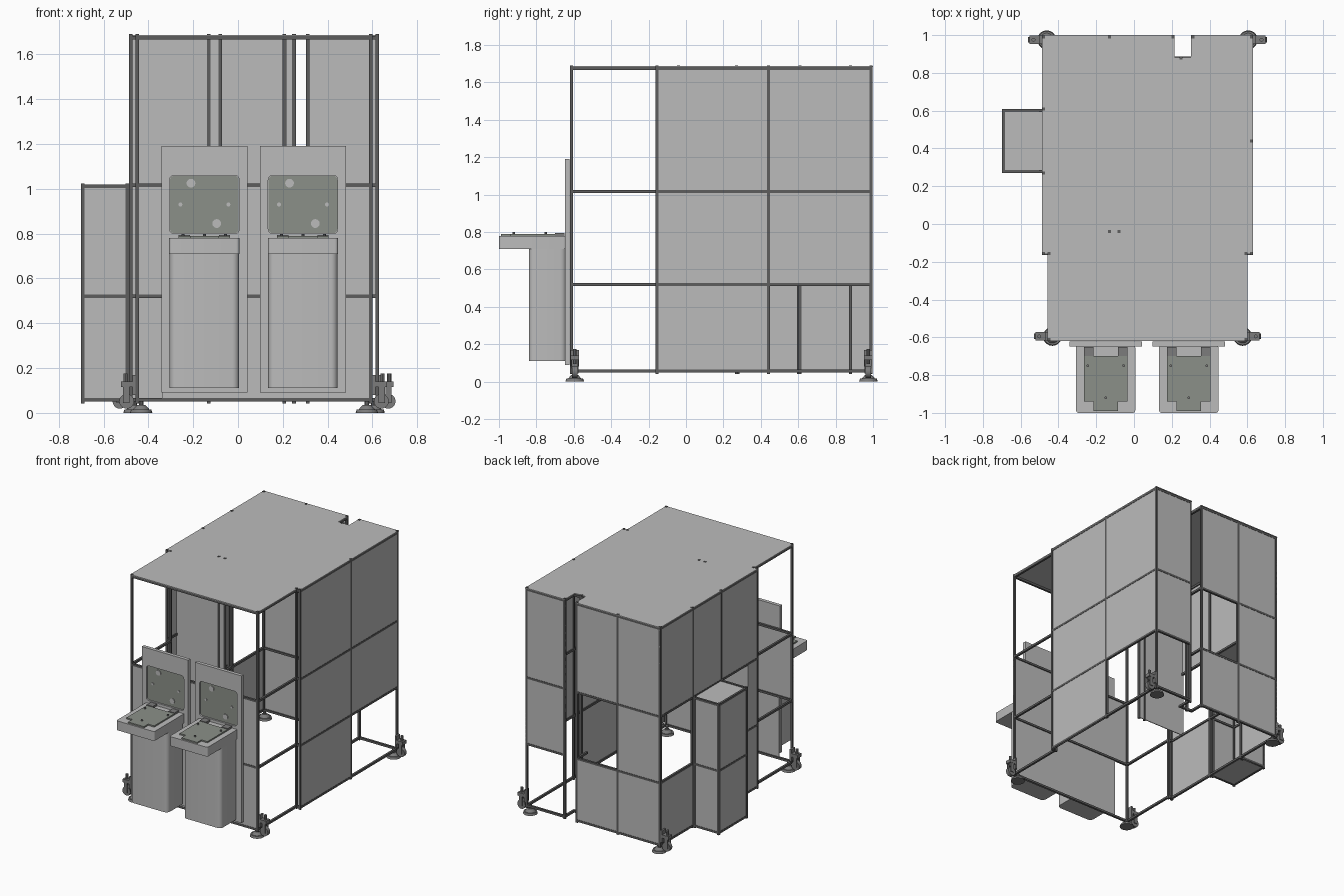
import bpy, bmesh, math
from mathutils import Vector

cube = bpy.data.objects.get("Cube")
if cube:
    bpy.data.objects.remove(cube, do_unlink=True)


def material(name, rgb):
    m = bpy.data.materials.new(name)
    m.use_nodes = True
    m.diffuse_color = (*rgb, 1)
    m.node_tree.nodes["Principled BSDF"].inputs["Base Color"].default_value = (*rgb, 1)
    return m


PANEL = material("panel grey", (0.5, 0.5, 0.5))
FRAME = material("frame dark grey", (0.11, 0.11, 0.11))
STEEL = material("steel plate", (0.26, 0.28, 0.25))
METAL = material("hardware grey", (0.2, 0.2, 0.2))


def finish(name, bm, mat, smooth=False):
    bmesh.ops.recalc_face_normals(bm, faces=bm.faces)
    me = bpy.data.meshes.new(name)
    bm.to_mesh(me)
    bm.free()
    ob = bpy.data.objects.new(name, me)
    bpy.context.collection.objects.link(ob)
    me.materials.append(mat)
    if smooth:
        bpy.ops.object.select_all(action='DESELECT')
        ob.select_set(True)
        bpy.context.view_layer.objects.active = ob
        bpy.ops.object.shade_smooth_by_angle()
    return ob


def box(name, x, y, z, mat, bevel=0.0, axis=None):
    """Box from ranges; bevel rounds the edges along one axis."""
    bm = bmesh.new()
    bmesh.ops.create_cube(bm, size=1)
    for v in bm.verts:
        v.co = Vector([r[0] + (c + 0.5) * (r[1] - r[0]) for c, r in zip(v.co, (x, y, z))])
    if bevel:
        edges = [e for e in bm.edges
                 if abs((e.verts[0].co - e.verts[1].co).normalized()[axis]) > 0.9]
        bmesh.ops.bevel(bm, geom=edges, offset=bevel, segments=5, profile=0.5, affect='EDGES')
    return finish(name, bm, mat, bool(bevel))


def cylinder(name, centre, r1, r2, depth, axis, mat, sides=20):
    bm = bmesh.new()
    bmesh.ops.create_cone(bm, cap_ends=True, segments=sides, radius1=r1, radius2=r2, depth=depth)
    turn = Vector((0, 0, 1)).rotation_difference(Vector(axis))
    for v in bm.verts:
        v.co = turn @ v.co + Vector(centre)
    return finish(name, bm, mat, True)


T = 0.016                                # tube width
Z = (0.05, 0.52, 1.016, 1.682)           # row heights
XL, XR, FL, FR = -0.487, 0.63, -0.457, 0.60
YF, YM, YB = -0.62, -0.155, 0.997        # front, step, back
NX0, NX1, NY = 0.215, 0.303, 0.88        # notch in the back


def tube(name, a, b):
    """Square tube between two points along one axis."""
    r = [(min(p, q) - T / 2, max(p, q) + T / 2) for p, q in zip(a, b)]
    return box(name, *r, FRAME)


def path(name, points, z):
    for (a, b) in zip(points, points[1:]):
        tube(name, (*a, z), (*b, z))


def post(name, x, y, z0=Z[0], z1=Z[3]):
    tube(name, (x, y, z0), (x, y, z1))


H = T / 2
l, r, fl, fr = XL + H, XR - H, FL + H, FR - H
f, b = YF + H, YB - H

# Horizontal frame rings
front_ring = [(l, YM), (fl, YM), (fl, f), (fr, f), (fr, YM), (r, YM)]
back_ring = [(l, b), (NX0 - H, b), (NX0 - H, NY), (NX1 + H, NY), (NX1 + H, b), (r, b)]
for z in (Z[0] + H, Z[1], Z[2], Z[3] - H):
    path("front_beam", front_ring, z)
    path("right_beam", [(l, YM), (l, b)], z)
    path("left_beam", [(r, YM), (r, b)], z)
    if z in (Z[1], Z[2]):
        path("back_beam", back_ring[:3], z)
        path("back_beam", back_ring[4:], z)
    else:
        path("back_beam", back_ring, z)

# Upright posts
for x, y in [(fl, f), (fr, f), (fl, YM), (fr, YM), (l, YM), (r, YM), (l, b), (r, b),
             (r, 0.44), (l, 0.61), (l, 0.27), (-0.13, b), (NX0 - H, b), (NX1 + H, b)]:
    post("frame_post", x, y)
post("notch_post", 0.25, NY)

P = 0.006                                # panel thickness
G = 0.002                                # setback of panels from tube faces


def side_panel(name, x, sign, y, z):
    a, c = x - sign * G, x - sign * (G + P)
    box(name, (min(a, c), max(a, c)), y, z, PANEL)


def cross_panel(name, x, y, z):
    box(name, x, (y - P / 2, y + P / 2), z, PANEL)


rows = [(Z[0], Z[1]), (Z[1], Z[2]), (Z[2], Z[3])]

# Cladding on the +x side
for row in rows:
    side_panel("left_panel", XR, 1, (YM, 0.44), row)
for row in rows[1:]:
    side_panel("left_panel", XR, 1, (0.44, YB), row)

# Cladding on the -x side
for y in [(YM, 0.27), (0.27, 0.61), (0.61, YB)]:
    side_panel("right_panel", XL, -1, y, rows[2])
side_panel("right_panel", XL, -1, (YM, 0.27), rows[0])
side_panel("right_panel", XL, -1, (0.61, YB), rows[0])
side_panel("right_panel", XL, -1, (YM, -0.04), rows[1])

# Back cladding
for row in rows:
    cross_panel("back_panel", (XL, -0.13), YB - 0.005, row)
for row in (rows[0], rows[2]):
    cross_panel("back_panel", (-0.13, NX0), YB - 0.005, row)
for row in rows[1:]:
    cross_panel("back_panel", (NX1, XR), YB - 0.005, row)
cross_panel("notch_panel", (NX0, 0.25), NY, rows[2])

# Front cladding and inner partition
cross_panel("front_panel", (FL, FR), YF + 0.005, rows[1])
cross_panel("front_panel", (-0.34, FR), YF + 0.005, rows[0])
for row in rows[1:]:
    cross_panel("partition", (XL, -0.08), -0.04, row)
for x in (-0.13, -0.08):
    post("partition_post", x, -0.04, Z[1])

# Roof sheet with side steps and back notch
outline = [(FL, YF), (FR, YF), (FR, YM), (XR, YM), (XR, 1), (NX1, 1), (NX1, NY),
           (NX0, NY), (NX0, 1), (XL, 1), (XL, YM), (FL, YM)]
bm = bmesh.new()
face = bm.faces.new([bm.verts.new((x, y, Z[3])) for x, y in outline])
ext = bmesh.ops.extrude_face_region(bm, geom=[face])
for v in ext["geom"]:
    if isinstance(v, bmesh.types.BMVert):
        v.co.z += 0.005
finish("roof", bm, PANEL)

# Side cabinet
cx0, cx1, cy0, cy1 = -0.70, XL, 0.27, 0.61
for z in (Z[0] + H, Z[1], Z[2] - H + 0.004):
    path("cabinet_beam", [(cx1, cy0 + H), (cx0 + H, cy0 + H),
                          (cx0 + H, cy1 - H), (cx1, cy1 - H)], z)
for y in (cy0 + H, cy1 - H):
    post("cabinet_post", cx0 + H, y, Z[0], Z[2])
    post("cabinet_post", cx1 - H, y, Z[0], Z[2])
for row in rows[:2]:
    side_panel("cabinet_side", cx0, -1, (cy0, cy1), row)
    cross_panel("cabinet_front", (cx0, cx1), cy0 + 0.005, row)
    cross_panel("cabinet_back", (cx0, cx1), cy1 - 0.005, row)
for z in (Z[0] + G, Z[2] - G - P):
    box("cabinet_lid", (cx0 + G, cx1), (cy0 + G, cy1 - G), (z, z + P), PANEL)


# Two drinking fountains
def fountain(cx):
    def span(h, o=0):
        return (cx + o - h, cx + o + h)

    back = box("fountain_backplate", span(0.192), (-0.648, -0.622), (0.09, 1.19), PANEL)
    cutter = box("recess_cutter", span(0.155), (-0.67, -0.634), (0.80, 1.06), PANEL, 0.02, 1)
    mod = back.modifiers.new("recess", 'BOOLEAN')
    mod.operation, mod.solver, mod.object = 'DIFFERENCE', 'EXACT', cutter
    bpy.context.view_layer.objects.active = back
    bpy.ops.object.modifier_apply(modifier=mod.name)
    bpy.data.objects.remove(cutter, do_unlink=True)
    box("recess_plate", span(0.153), (-0.639, -0.633), (0.802, 1.058), STEEL, 0.018, 1)
    box("fountain_column", span(0.155), (-0.84, -0.64), (0.11, 0.74), PANEL, 0.03, 2)
    box("fountain_bowl", span(0.157), (-1.0, -0.64), (0.71, 0.78), PANEL, 0.015, 2)
    box("drain_plate", span(0.115), (-0.94, -0.70), (0.778, 0.79), STEEL)
    box("drain_tab", span(0.065), (-0.99, -0.94), (0.778, 0.79), STEEL)
    for dx, y in [(-0.095, -0.75), (0.095, -0.75), (0, -0.92)]:
        cylinder("drain_screw", (cx + dx, y, 0.793), 0.007, 0.007, 0.012, (0, 0, 1), METAL, 10)
    for dx, z, rad in [(-0.06, 1.025, 0.02), (0.055, 0.845, 0.02),
                       (-0.107, 0.93, 0.009), (0.107, 0.93, 0.009)]:
        cylinder("wall_fitting", (cx + dx, -0.641, z), rad, rad, 0.006, (0, 1, 0), PANEL, 12)
    for dx in (-0.09, 0.09):
        box("drain_foot", span(0.025, dx), (-0.70, -0.65), (0.78, 0.795), METAL)


for cx in (-0.15, 0.29):
    fountain(cx)


# Levelling foot and caster at each corner
def corner(x, y, s):
    fx = x - s * 0.025
    cylinder("foot_pad", (fx, y, 0.008), 0.05, 0.045, 0.016, (0, 0, 1), METAL)
    cylinder("foot_cone", (fx, y, 0.026), 0.036, 0.018, 0.02, (0, 0, 1), METAL)
    cylinder("foot_stem", (fx, y, 0.045), 0.011, 0.011, 0.03, (0, 0, 1), METAL, 10)

    def out(a, c):
        return tuple(sorted((x + s * a, x + s * c)))

    box("caster_bracket", out(0, 0.065), (y - 0.022, y + 0.022), (0.115, 0.14), METAL)
    box("caster_mount", out(0, 0.014), (y - 0.022, y + 0.022), (0.08, 0.17), METAL)
    cylinder("caster_bolt", (x + s * 0.045, y, 0.135), 0.01, 0.01, 0.08, (0, 0, 1), METAL, 10)
    for dy in (-0.018, 0.018):
        box("caster_fork", out(0.028, 0.056), (y + dy - 0.003, y + dy + 0.003),
            (0.045, 0.12), METAL)
    cylinder("caster_wheel", (x + s * 0.04, y, 0.052), 0.033, 0.033, 0.028, (0, 1, 0), METAL)


for x, y, s in [(FL, -0.595, -1), (FR, -0.595, 1), (XL, 0.975, -1), (XR, 0.975, 1)]:
    corner(x, y, s)
